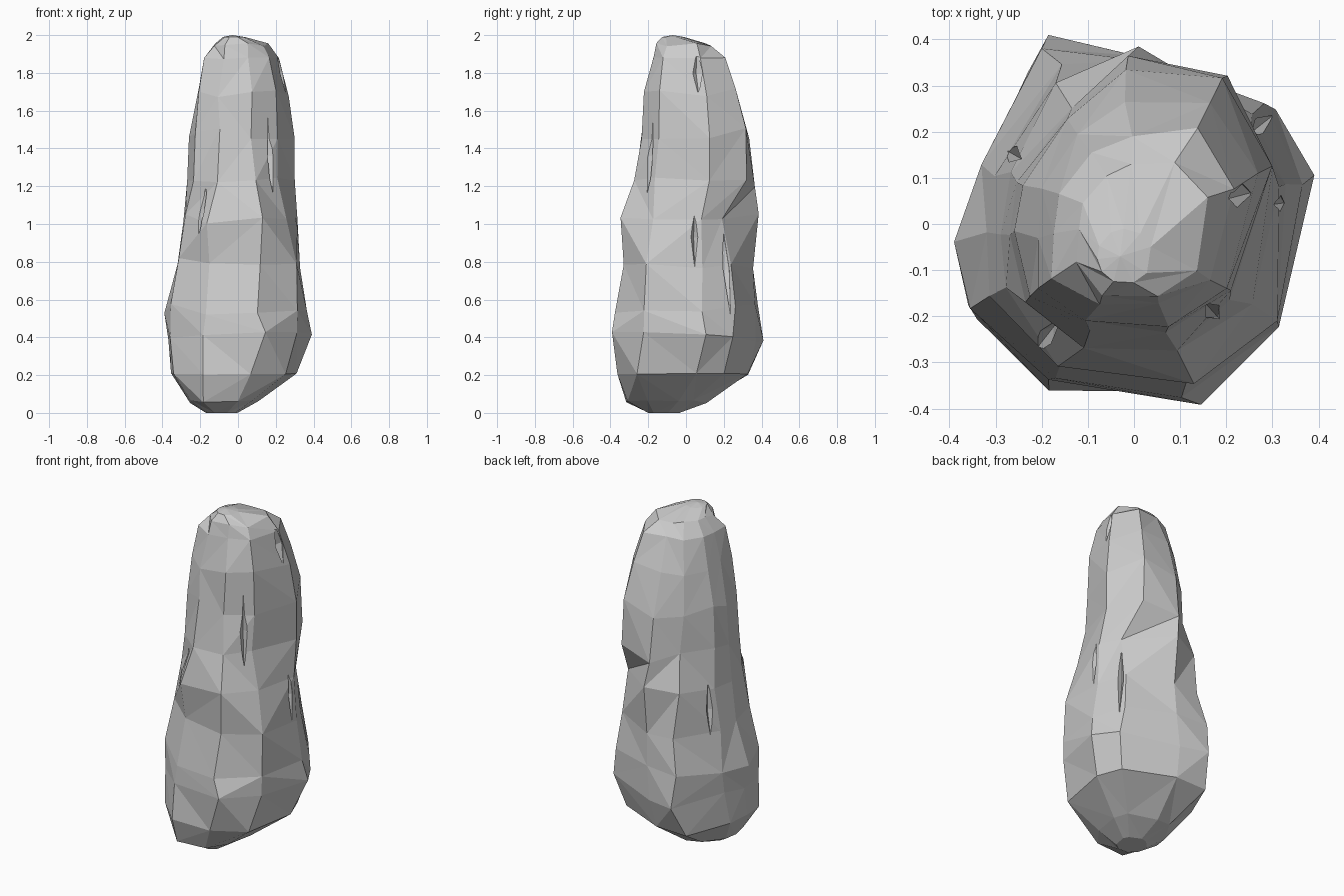
import bpy, bmesh, random
from math import radians, cos, sin
from mathutils import Matrix, Vector

if "Cube" in bpy.data.objects:
    bpy.data.objects.remove(bpy.data.objects["Cube"])

random.seed(4)

# Corner directions (degrees from +x) of the wide foot and of the upper column
LOWER = [16, 40, 90, 117, 160, 186, 208, 244, 288, 323]
UPPER = [20, 56, 92, 120, 158, 186, 214, 246, 288, 323]
# Height, then the radius at each corner
RINGS = [
    (0.06, .19, .20, .20, .21, .18, .18, .20, .25, .23, .19),
    (0.21, .36, .38, .37, .42, .33, .32, .345, .35, .335, .36),
    (0.40, .405, .395, .37, .45, .35, .37, .40, .385, .418, .385),
    (0.55, .375, .385, .365, .43, .355, .392, .40, .375, .39, .385),
    (0.79, .34, .35, .355, .38, .32, .32, .35, .32, .35, .375),
    (1.03, .325, .315, .385, .35, .29, .29, .31, .35, .37, .31),
    (1.22, .325, .38, .365, .285, .27, .27, .29, .29, .29, .265),
    (1.48, .325, .37, .335, .27, .255, .26, .275, .25, .245, .255),
    (1.70, .29, .31, .265, .23, .215, .21, .25, .235, .235, .245),
    (1.88, .23, .25, .19, .18, .175, .175, .215, .19, .18, .205),
    (1.95, .17, .16, .13, .12, .12, .12, .15, .17, .165, .17),
]


def ring(bm, z, radii, cx, cy, jitter):
    verts = []
    for a, r in zip(UPPER if z > 1.1 else LOWER, radii):
        t = radians(a + random.uniform(-3, 3) * jitter)
        dz = random.uniform(-.03, .03) * jitter
        verts.append(bm.verts.new((cx + r * cos(t), cy + r * sin(t), z + dz)))
    return verts


# Main rock body, lofted through the rings
bm = bmesh.new()
n = len(LOWER)
loops = [ring(bm, 0, [.085] * n, -.085, -.12, 0)]
for z, *radii in RINGS:
    s = max(0, 1 - z / .35)
    jitter = .3 if z < .3 or z > 1.8 else 1
    loops.append(ring(bm, z, radii, -.09 * s, -.11 * s, jitter))
loops.append(ring(bm, 1.99, [.06] * n, -.02, -.07, 0))
for lo, hi in zip(loops, loops[1:]):
    for i in range(n):
        j = (i + 1) % n
        a, b, c, d = lo[i], lo[j], hi[j], hi[i]
        # random diagonals give the chipped facets
        tris = [(a, b, c), (a, c, d)] if random.random() < .5 else [(a, b, d), (b, c, d)]
        for t in tris:
            bm.faces.new(t)
bm.faces.new(loops[0][::-1])
apex = bm.verts.new((-.03, -.07, 2))
for i in range(n):
    bm.faces.new((loops[-1][i], loops[-1][(i + 1) % n], apex))
bmesh.ops.recalc_face_normals(bm, faces=bm.faces)
mesh = bpy.data.meshes.new("rock")
bm.to_mesh(mesh)
bm.free()
rock = bpy.data.objects.new("rock", mesh)
bpy.context.collection.objects.link(rock)
bpy.context.view_layer.update()

# Crevices: thin spindles sunk into the surface
# (direction, height, half width, depth, half height)
CREVICES = [
    (232, 1.06, .02, .03, .18),
    (312, 1.36, .02, .03, .28),
    (8, .93, .02, .03, .16),
    (38, .76, .02, .03, .25),
    (15, 1.80, .04, .03, .12),
    (150, .90, .02, .03, .18),
]
bm = bmesh.new()
for az, z, w, d, h in CREVICES:
    out = Vector((cos(radians(az)), sin(radians(az)), 0))
    hit, point, normal, face = rock.ray_cast(out * 2 + Vector((0, 0, z)), -out)
    tilt = normal.angle(Vector((0, 0, 1))) - radians(90)
    m = (Matrix.Translation(point) @ Matrix.Rotation(radians(az), 4, 'Z')
         @ Matrix.Rotation(tilt, 4, 'Y') @ Matrix.Diagonal((d, w, h, 1)))
    bmesh.ops.create_uvsphere(bm, u_segments=4, v_segments=2, radius=1, matrix=m)
mesh = bpy.data.meshes.new("crevice_cutter")
bm.to_mesh(mesh)
bm.free()
cutter = bpy.data.objects.new("crevice_cutter", mesh)
bpy.context.collection.objects.link(cutter)
cutter.hide_render = True

cut = rock.modifiers.new("crevices", 'BOOLEAN')
cut.operation = 'DIFFERENCE'
cut.solver = 'EXACT'
cut.use_self = True
cut.object = cutter
bpy.context.view_layer.objects.active = rock
bpy.ops.object.modifier_apply(modifier=cut.name)
bpy.data.objects.remove(cutter)
